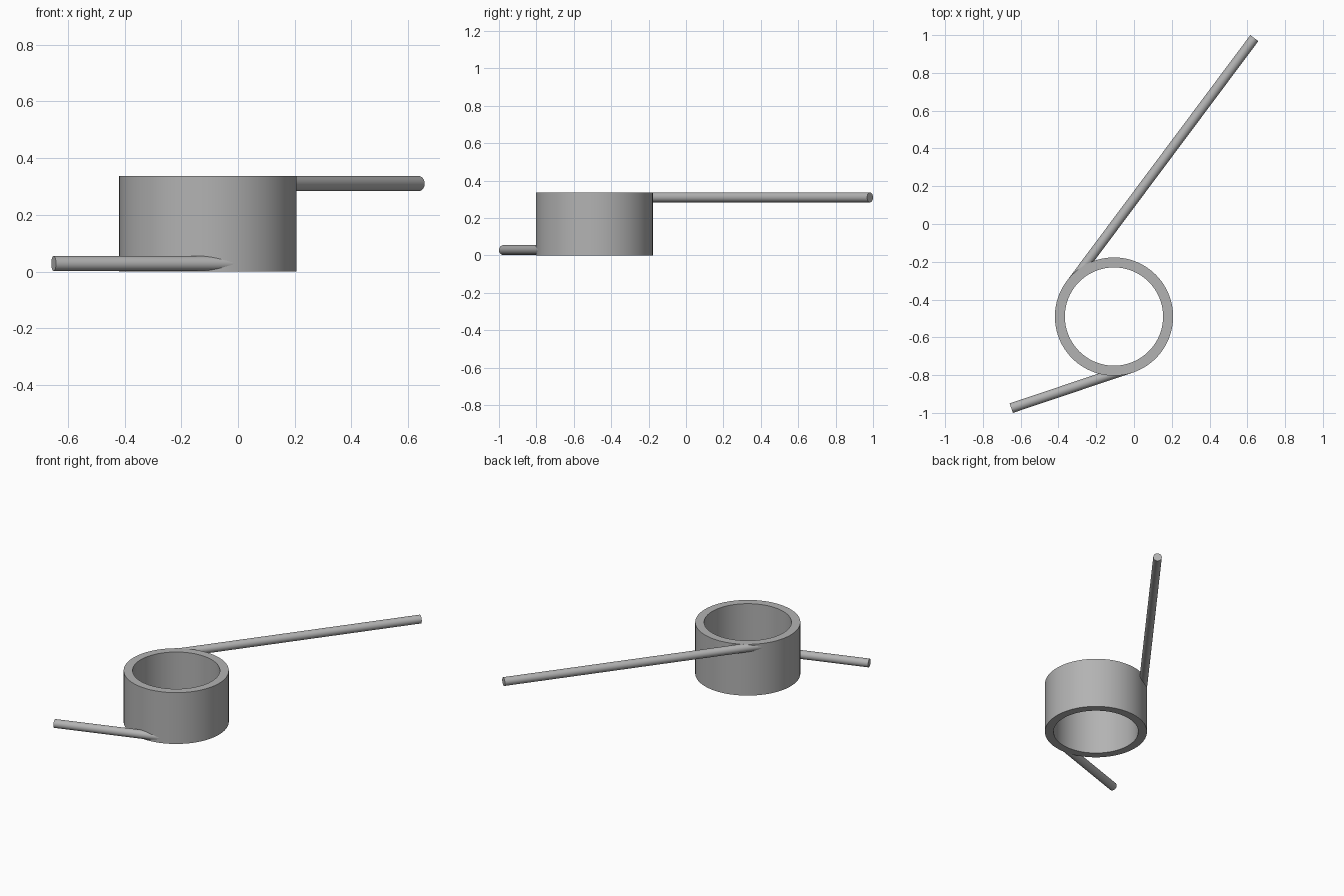
import bpy, bmesh, math
from mathutils import Vector, Matrix

cube = bpy.data.objects.get("Cube")
if cube:
    bpy.data.objects.remove(cube, do_unlink=True)

CENTRE = Vector((-0.106, -0.49, 0))
OUTER, INNER, HEIGHT = 0.313, 0.26, 0.337
WIRE = (OUTER - INNER) / 2

steel = bpy.data.materials.new("grey_steel")
steel.use_nodes = True
colour = (0.45, 0.45, 0.45, 1)
steel.diffuse_color = colour
steel.node_tree.nodes["Principled BSDF"].inputs["Base Color"].default_value = colour


def finish(name, bm):
    """Turn a bmesh into a smooth object with sharp rims."""
    bmesh.ops.recalc_face_normals(bm, faces=bm.faces)
    mesh = bpy.data.meshes.new(name)
    bm.to_mesh(mesh)
    bm.free()
    mesh.materials.append(steel)
    obj = bpy.data.objects.new(name, mesh)
    bpy.context.collection.objects.link(obj)
    bpy.ops.object.select_all(action='DESELECT')
    obj.select_set(True)
    bpy.context.view_layer.objects.active = obj
    bpy.ops.object.shade_smooth_by_angle(angle=math.radians(35))
    return obj


def wire_arm(name, tangent_angle, end):
    """Straight round wire from the middle of the coil wall to its free end."""
    a = math.radians(tangent_angle)
    radius = (OUTER + INNER) / 2
    end = Vector(end)
    start = CENTRE + Vector((math.cos(a) * radius, math.sin(a) * radius, end.z))
    along = end - start
    place = Matrix.Translation((start + end) / 2) @ along.to_track_quat('Z', 'Y').to_matrix().to_4x4()
    bm = bmesh.new()
    bmesh.ops.create_cone(bm, cap_ends=True, segments=32, radius1=WIRE, radius2=WIRE,
                          depth=along.length, matrix=place)
    finish(name, bm)


# Coil body: rectangular wall section spun round the axis
bm = bmesh.new()
section = [bm.verts.new(CENTRE + Vector((r, 0, z)))
           for r, z in ((INNER, 0), (OUTER, 0), (OUTER, HEIGHT), (INNER, HEIGHT))]
edges = [bm.edges.new((section[i], section[(i + 1) % 4])) for i in range(4)]
bmesh.ops.spin(bm, geom=section + edges, cent=CENTRE, axis=(0, 0, 1),
               angle=math.tau, steps=128, use_merge=True)
bmesh.ops.remove_doubles(bm, verts=bm.verts, dist=0.0001)
finish("coil_body", bm)

# Short arm at the bottom, long arm at the top
wire_arm("short_lower_arm", -71.8, (-0.65, -0.975, WIRE + 0.002))
wire_arm("long_upper_arm", 143.4, (0.637, 0.984, HEIGHT - WIRE))
